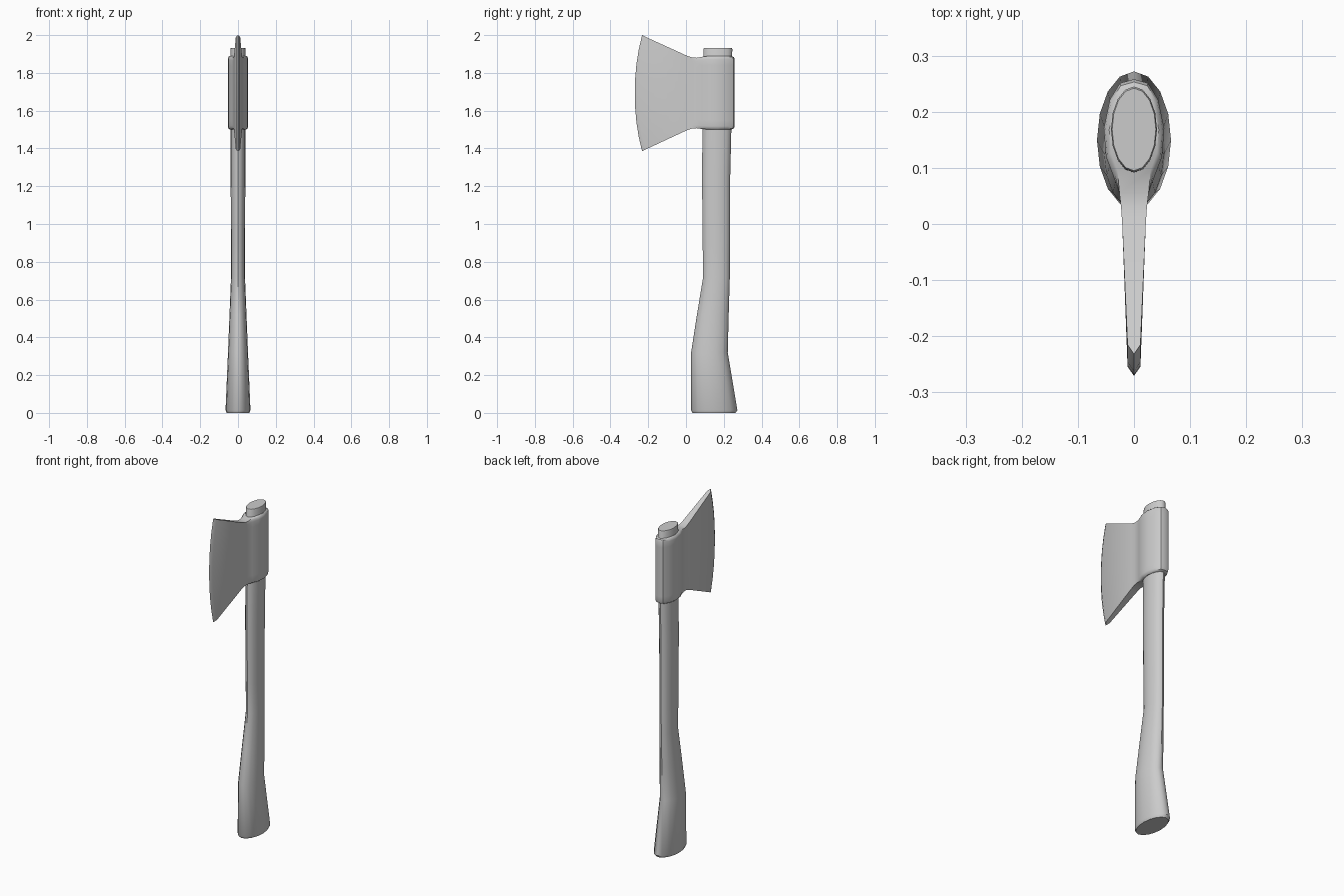
import bpy, bmesh, math

if "Cube" in bpy.data.objects:
    bpy.data.objects.remove(bpy.data.objects["Cube"])


def finish(name, bm, angle):
    bmesh.ops.recalc_face_normals(bm, faces=bm.faces)
    me = bpy.data.meshes.new(name)
    bm.to_mesh(me)
    bm.free()
    ob = bpy.data.objects.new(name, me)
    bpy.context.collection.objects.link(ob)
    bpy.ops.object.select_all(action='DESELECT')
    ob.select_set(True)
    bpy.context.view_layer.objects.active = ob
    bpy.ops.object.shade_smooth_by_angle(angle=math.radians(angle))
    return ob


def bridge(bm, rings):
    n = len(rings[0])
    for a, b in zip(rings, rings[1:]):
        for i in range(n):
            j = (i + 1) % n
            bm.faces.new((a[i], a[j], b[j], b[i]))


# Handle: oval sections (z, y front, y back, half width)
sections = [(0.0, 0.035, 0.262, 0.060), (0.014, 0.027, 0.272, 0.066),
            (0.32, 0.027, 0.221, 0.053), (0.52, 0.058, 0.226, 0.045),
            (0.72, 0.091, 0.232, 0.037), (0.90, 0.088, 0.233, 0.037),
            (1.25, 0.085, 0.234, 0.039), (1.50, 0.087, 0.240, 0.040),
            (1.925, 0.092, 0.245, 0.041), (1.932, 0.095, 0.242, 0.039)]
N = 16
bm = bmesh.new()
rings = []
for z, y0, y1, w in sections:
    ring = []
    for i in range(N):
        a = 2 * math.pi * i / N
        ring.append(bm.verts.new((w * math.sin(a),
                                  (y0 + y1) / 2 + (y1 - y0) / 2 * math.cos(a), z)))
    rings.append(ring)
bridge(bm, rings)
bm.faces.new(rings[0])
bm.faces.new(rings[-1])
finish("handle", bm, 40)

# Axe head: half plan outline from the poll to the cutting edge
# (half width, y, top z, bottom z)
plan = [(0.0, 0.258, 1.89, 1.50), (0.025, 0.251, 1.89, 1.50),
        (0.043, 0.222, 1.89, 1.50), (0.054, 0.17, 1.89, 1.50),
        (0.050, 0.12, 1.89, 1.50), (0.036, 0.083, 1.887, 1.502),
        (0.026, 0.055, 1.88, 1.507), (0.023, 0.03, 1.882, 1.505),
        (0.021, 0.0, 1.893, 1.494),
        (0.0115, -0.215, 1.991, 1.394), (0.0, -0.232, 2.0, 1.385)]
outline = plan + [(-x, y, t, b) for x, y, t, b in plan[-2:0:-1]]
ROWS = 8
# Each level: fraction of height, z trim, eye inset
levels = [(0, 0.0, 0.82), (0, 0.006, 0.95), (0, 0.018, 1.0)]
levels += [(k / ROWS, 0.0, 1.0) for k in range(1, ROWS)]
levels += [(1, -0.018, 1.0), (1, -0.006, 0.95), (1, 0.0, 0.82)]
bm = bmesh.new()
rings = []
for f, dz, s in levels:
    ring = []
    for x, y, top, bot in outline:
        z = bot + (top - bot) * f + dz
        if y > 0.06:                      # rounded rim of the eye
            x, y = x * s, 0.16 + (y - 0.16) * s
        elif y < -0.1:                    # bowed cutting edge
            t = (z - bot) / (top - bot)
            y -= 0.039 * (1 - abs(2 * t - 1) ** 2.2)
        ring.append(bm.verts.new((x, y, z)))
    rings.append(ring)
bridge(bm, rings)
for ring in (rings[0], rings[-1]):        # flat top and bottom strips
    n, h = len(ring), len(plan) - 1
    for i in range(h):
        quad = [ring[i], ring[i + 1], ring[-(i + 1) % n], ring[-i % n]]
        bm.faces.new(list(dict.fromkeys(quad)))
finish("axe_head", bm, 40)
